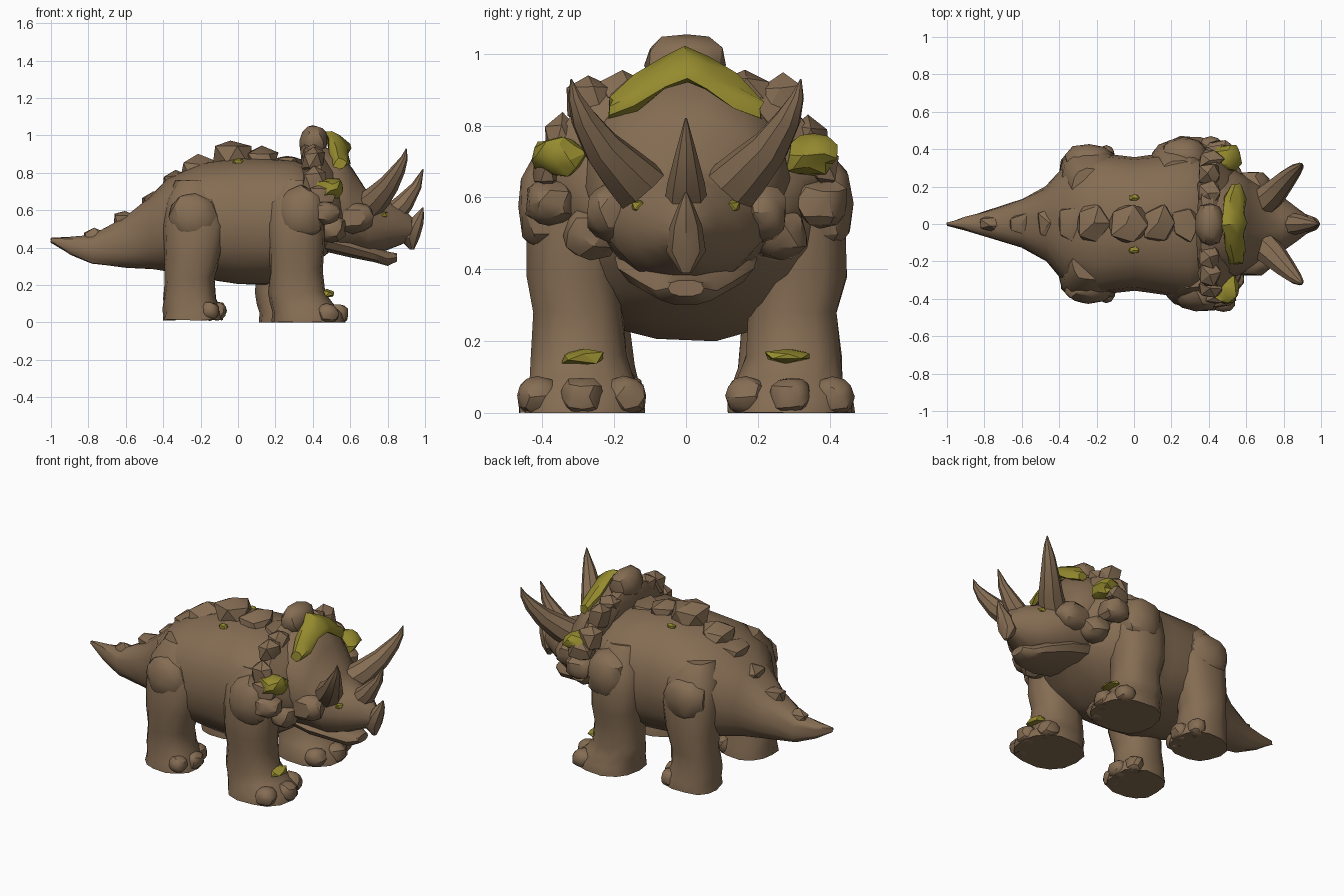
import bpy, bmesh, math, random
from mathutils import Vector

random.seed(4)


def material(name, rgb):
    m = bpy.data.materials.new(name)
    m.diffuse_color = (*rgb, 1)
    return m


HIDE = material("brown hide", (0.235, 0.152, 0.087))
MOSS = material("yellow green moss", (0.30, 0.255, 0.028))


def finish(name, bm, mat, jitter=0.0, angle=40):
    for v in bm.verts:
        v.co += Vector([random.uniform(-jitter, jitter) for _ in range(3)])
        v.co.z = max(v.co.z, 0.0)
    bmesh.ops.recalc_face_normals(bm, faces=bm.faces)
    me = bpy.data.meshes.new(name)
    bm.to_mesh(me)
    bm.free()
    me.materials.append(mat)
    ob = bpy.data.objects.new(name, me)
    bpy.context.collection.objects.link(ob)
    bpy.ops.object.select_all(action='DESELECT')
    ob.select_set(True)
    bpy.context.view_layer.objects.active = ob
    bpy.ops.object.shade_smooth_by_angle(angle=math.radians(angle))
    return ob


def loft(name, rings, mat=HIDE, sides=14, power=1.0, jitter=0.0):
    """Skin over rings given as (centre, half axis u, half axis v)."""
    bm = bmesh.new()
    loops = []
    for c, u, v in rings:
        loop = []
        for i in range(sides):
            a = 2 * math.pi * i / sides
            ca, sa = math.cos(a), math.sin(a)
            ca = math.copysign(abs(ca) ** power, ca)
            sa = math.copysign(abs(sa) ** power, sa)
            loop.append(bm.verts.new(Vector(c) + Vector(u) * ca + Vector(v) * sa))
        loops.append(loop)
    for a, b in zip(loops, loops[1:]):
        for i in range(sides):
            j = (i + 1) % sides
            bm.faces.new((a[i], a[j], b[j], b[i]))
    bm.faces.new(loops[0])
    bm.faces.new(loops[-1])
    return finish(name, bm, mat, jitter)


def loft_x(name, rows, tilt=0.0, **kw):
    """rows: x, bottom z, top z, half width."""
    return loft(name, [((x, 0, (b + t) / 2), (0, w, 0), (tilt * (t - b) / 2, 0, (t - b) / 2))
                       for x, b, t, w in rows], **kw)


def loft_z(name, rows, s=1, dx=0.0, **kw):
    """rows: z, centre x, centre y, half length, half width."""
    return loft(name, [((x + dx, s * y, z), (rx, 0, 0), (0, ry, 0))
                       for z, x, y, rx, ry in rows], **kw)


def horn(name, rows, s=1):
    """rows: x, y, z, radius along a curved path."""
    pts = [Vector((x, s * y, z)) for x, y, z, r in rows]
    rings = []
    for i, p in enumerate(pts):
        t = (pts[min(i + 1, len(pts) - 1)] - pts[max(i - 1, 0)]).normalized()
        u = t.cross(Vector((1, 0.05, -1))).normalized()
        rings.append((p, u * rows[i][3], t.cross(u) * rows[i][3]))
    return loft(name, rings, sides=8)


def lump(name, loc, size, mat=HIDE, jitter=0.008, detail=2, angle=30):
    bm = bmesh.new()
    bmesh.ops.create_icosphere(bm, subdivisions=detail, radius=1)
    for v in bm.verts:
        v.co = Vector([math.copysign(abs(c) ** 0.85, c) * k + l for c, k, l in zip(v.co, size, loc)])
    return finish(name, bm, mat, jitter, angle)


# torso and tail in one skin
loft_x("body_and_tail", [
    (-1.0, 0.43, 0.45, 0.006), (-0.9, 0.365, 0.455, 0.04), (-0.78, 0.31, 0.465, 0.075),
    (-0.6, 0.29, 0.57, 0.13), (-0.47, 0.28, 0.68, 0.2), (-0.37, 0.27, 0.77, 0.32),
    (-0.2, 0.23, 0.85, 0.38), (0.0, 0.2, 0.88, 0.36), (0.15, 0.2, 0.88, 0.38),
    (0.3, 0.24, 0.87, 0.41), (0.42, 0.32, 0.82, 0.33), (0.52, 0.4, 0.7, 0.2)],
    sides=18, power=0.85, jitter=0.005)

# rocky plates down the spine
for i, (x, z, l, w, h) in enumerate([
        (-0.76, 0.45, 0.07, 0.04, 0.05), (-0.6, 0.54, 0.08, 0.06, 0.06),
        (-0.45, 0.64, 0.08, 0.09, 0.06), (-0.34, 0.75, 0.08, 0.11, 0.06),
        (-0.22, 0.82, 0.1, 0.12, 0.07), (-0.03, 0.89, 0.11, 0.12, 0.09),
        (0.13, 0.87, 0.09, 0.11, 0.065), (0.27, 0.85, 0.08, 0.1, 0.05)]):
    lump(f"spine_plate_{i + 1}", (x, 0, z), (l, w, h), detail=1, jitter=0.012)

# head
loft_x("skull", [
    (0.42, 0.38, 0.95, 0.28), (0.53, 0.36, 0.93, 0.29), (0.61, 0.36, 0.83, 0.25),
    (0.7, 0.36, 0.69, 0.21), (0.79, 0.38, 0.65, 0.15), (0.87, 0.41, 0.62, 0.09),
    (0.93, 0.44, 0.56, 0.045)], jitter=0.004)
loft_x("lower_jaw", [
    (0.45, 0.38, 0.5, 0.2), (0.6, 0.345, 0.46, 0.19), (0.73, 0.32, 0.41, 0.13),
    (0.8, 0.3, 0.38, 0.085), (0.85, 0.325, 0.37, 0.05)], sides=10, power=0.8)
loft_z("beak", [
    (0.39, 0.93, 0, 0.012, 0.015), (0.45, 0.915, 0, 0.055, 0.055), (0.52, 0.94, 0, 0.05, 0.045),
    (0.57, 0.968, 0, 0.027, 0.025), (0.615, 0.988, 0, 0.003, 0.003)], sides=8)
horn("nose_horn", [(0.81, 0, 0.56, 0.065), (0.89, 0, 0.64, 0.052),
                   (0.955, 0, 0.73, 0.028), (0.99, 0, 0.82, 0.003)])

# neck frill: a dish leaning back, edged with rock lumps
loft_x("frill", [
    (0.37, 0.42, 0.93, 0.28), (0.4, 0.4, 0.965, 0.37), (0.46, 0.41, 0.955, 0.38),
    (0.51, 0.42, 0.9, 0.33), (0.57, 0.42, 0.84, 0.25)], tilt=-0.15, sides=18, jitter=0.007)
lump("frill_top_lump", (0.405, 0, 0.965), (0.075, 0.115, 0.09), jitter=0.006)

FRONT_LEG = [
    (0.0, 0.375, 0.29, 0.195, 0.18), (0.05, 0.37, 0.29, 0.19, 0.175), (0.1, 0.34, 0.29, 0.17, 0.15),
    (0.16, 0.315, 0.3, 0.15, 0.135), (0.28, 0.31, 0.3, 0.14, 0.125), (0.38, 0.31, 0.315, 0.15, 0.135),
    (0.52, 0.31, 0.305, 0.16, 0.14), (0.64, 0.31, 0.29, 0.155, 0.14), (0.76, 0.31, 0.24, 0.1, 0.1)]
HIND_LEG = [
    (0.015, -0.24, 0.27, 0.16, 0.15), (0.07, -0.245, 0.27, 0.155, 0.145), (0.13, -0.26, 0.27, 0.14, 0.13),
    (0.24, -0.26, 0.28, 0.13, 0.125), (0.36, -0.24, 0.28, 0.15, 0.135), (0.52, -0.23, 0.27, 0.17, 0.14),
    (0.66, -0.23, 0.25, 0.15, 0.13), (0.76, -0.23, 0.2, 0.1, 0.1)]

for s, side in ((-1, "right"), (1, "left")):
    dx = -0.07 if s > 0 else 0.0   # left foreleg stands further back
    horn(f"brow_horn_{side}", [
        (0.67, 0.1, 0.6, 0.085), (0.75, 0.17, 0.67, 0.072), (0.81, 0.235, 0.74, 0.055),
        (0.86, 0.285, 0.82, 0.037), (0.89, 0.31, 0.88, 0.019), (0.9, 0.32, 0.93, 0.002)], s)
    lump(f"cheek_{side}", (0.62, s * 0.21, 0.56), (0.11, 0.07, 0.08))

    # frill edge lumps
    for i, (x, y, z, a, b, c) in enumerate([
            (0.4, 0.17, 0.9, 0.06, 0.07, 0.05), (0.4, 0.265, 0.865, 0.065, 0.07, 0.08),
            (0.41, 0.345, 0.755, 0.075, 0.055, 0.08), (0.45, 0.385, 0.68, 0.085, 0.04, 0.06),
            (0.46, 0.375, 0.585, 0.085, 0.075, 0.065), (0.5, 0.26, 0.5, 0.08, 0.08, 0.07)]):
        lump(f"frill_lump_{side}_{i + 1}", (x, s * y, z), (a, b, c), detail=1 if i < 4 else 2)

    # legs, muscles and toes
    loft_z(f"front_leg_{side}", FRONT_LEG, s, dx, power=0.85, jitter=0.005)
    loft_z(f"hind_leg_{side}", HIND_LEG, s, power=0.85, jitter=0.005)
    lump(f"shoulder_{side}", (0.34 + dx, s * 0.36, 0.58), (0.13, 0.11, 0.15))
    lump(f"hip_{side}", (-0.24, s * 0.34, 0.56), (0.13, 0.085, 0.13))
    for k in (-1, 0, 1):
        lump(f"front_toe_{side}_{k + 2}", (0.53 - 0.05 * abs(k) + dx, s * 0.29 + k * 0.12, 0.045),
             (0.06, 0.06, 0.055), jitter=0.004)
        lump(f"hind_toe_{side}_{k + 2}", (-0.11 - 0.04 * abs(k), s * 0.27 + k * 0.095, 0.06),
             (0.05, 0.055, 0.05), jitter=0.004)

    # moss on frill side and ankle, eye, and back spot
    lump(f"frill_moss_{side}", (0.485, s * 0.35, 0.715), (0.085, 0.075, 0.055), MOSS, 0.012)
    lump(f"ankle_moss_{side}", (0.475 + dx, s * 0.285, 0.155), (0.045, 0.07, 0.022), MOSS, 0.008, 1)
    lump(f"eye_{side}", (0.775, s * 0.125, 0.575), (0.03, 0.028, 0.02), MOSS, 0.002, 1)
    lump(f"back_spot_{side}", (0.0, s * 0.14, 0.86), (0.03, 0.02, 0.02), MOSS, 0.002, 1)

# moss arch draped over the forehead
loft("forehead_moss", [((0.545 - 0.01 * math.cos(y * 8), y, z), (0.06 * k, 0, -0.045 * k), (0.018, 0, 0.026))
                       for y, z, k in ((-0.21, 0.845, 0.4), (-0.14, 0.89, 0.9), (-0.06, 0.945, 0.95),
                                       (0, 0.975, 1.1), (0.06, 0.945, 0.95), (0.14, 0.89, 0.9),
                                       (0.21, 0.845, 0.4))],
     MOSS, sides=8, jitter=0.008)
